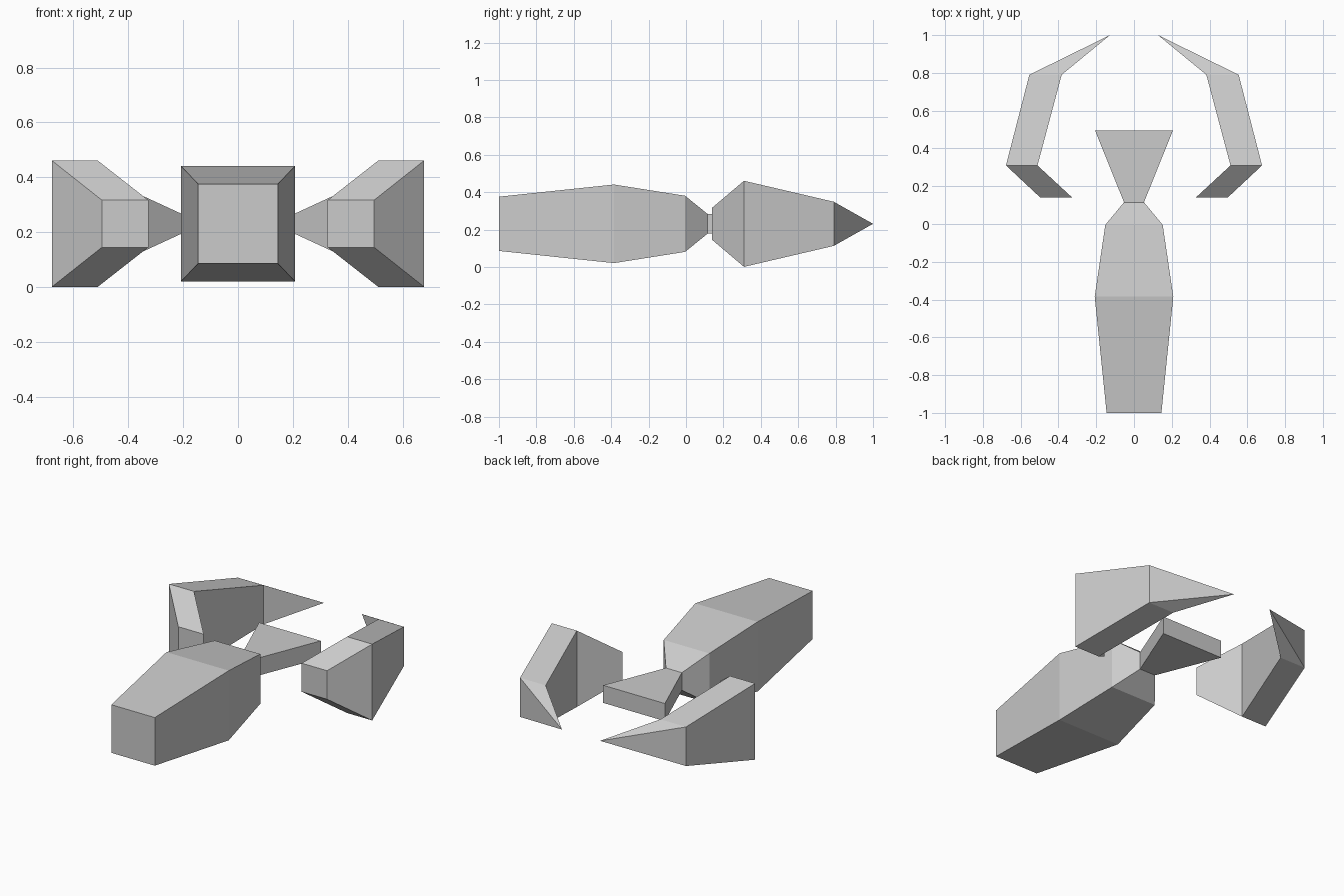
import bpy, bmesh

if "Cube" in bpy.data.objects:
    bpy.data.objects.remove(bpy.data.objects["Cube"])

MID = 0.231  # every section is centred on this height


def loft(name, sections, tip=None):
    """Bridge rectangles (y, x_min, x_max, half_height), ending in a cap or a point."""
    bm = bmesh.new()
    rings = [[bm.verts.new(p) for p in ((a, y, MID - h), (b, y, MID - h),
                                        (b, y, MID + h), (a, y, MID + h))]
             for y, a, b, h in sections]
    for r, s in zip(rings, rings[1:]):
        for i in range(4):
            j = (i + 1) % 4
            bm.faces.new((r[i], r[j], s[j], s[i]))
    bm.faces.new(rings[0])
    last = rings[-1]
    if tip:
        t = bm.verts.new(tip)
        for i in range(4):
            bm.faces.new((last[i], last[(i + 1) % 4], t))
    else:
        bm.faces.new(last[::-1])
    bmesh.ops.recalc_face_normals(bm, faces=bm.faces)
    mesh = bpy.data.meshes.new(name)
    bm.to_mesh(mesh)
    bm.free()
    obj = bpy.data.objects.new(name, mesh)
    bpy.context.collection.objects.link(obj)
    return obj


# Central hull, pinched to a waist and flaring into a flat tail
hull = [(-1.0, 0.145, 0.145), (-0.385, 0.208, 0.21), (-0.005, 0.152, 0.15),
        (0.115, 0.053, 0.053), (0.495, 0.206, 0.053)]
loft("hull_and_tail", [(y, -w, w, h) for y, w, h in hull])

# Curved side claws, mirrored across x
claw = loft("side_claws", [(0.14, 0.327, 0.496, 0.086), (0.31, 0.511, 0.678, 0.23),
                           (0.79, 0.383, 0.554, 0.118)], tip=(0.127, 1.0, MID))
mirror = claw.modifiers.new("mirror", 'MIRROR')
mirror.use_axis[0] = True
